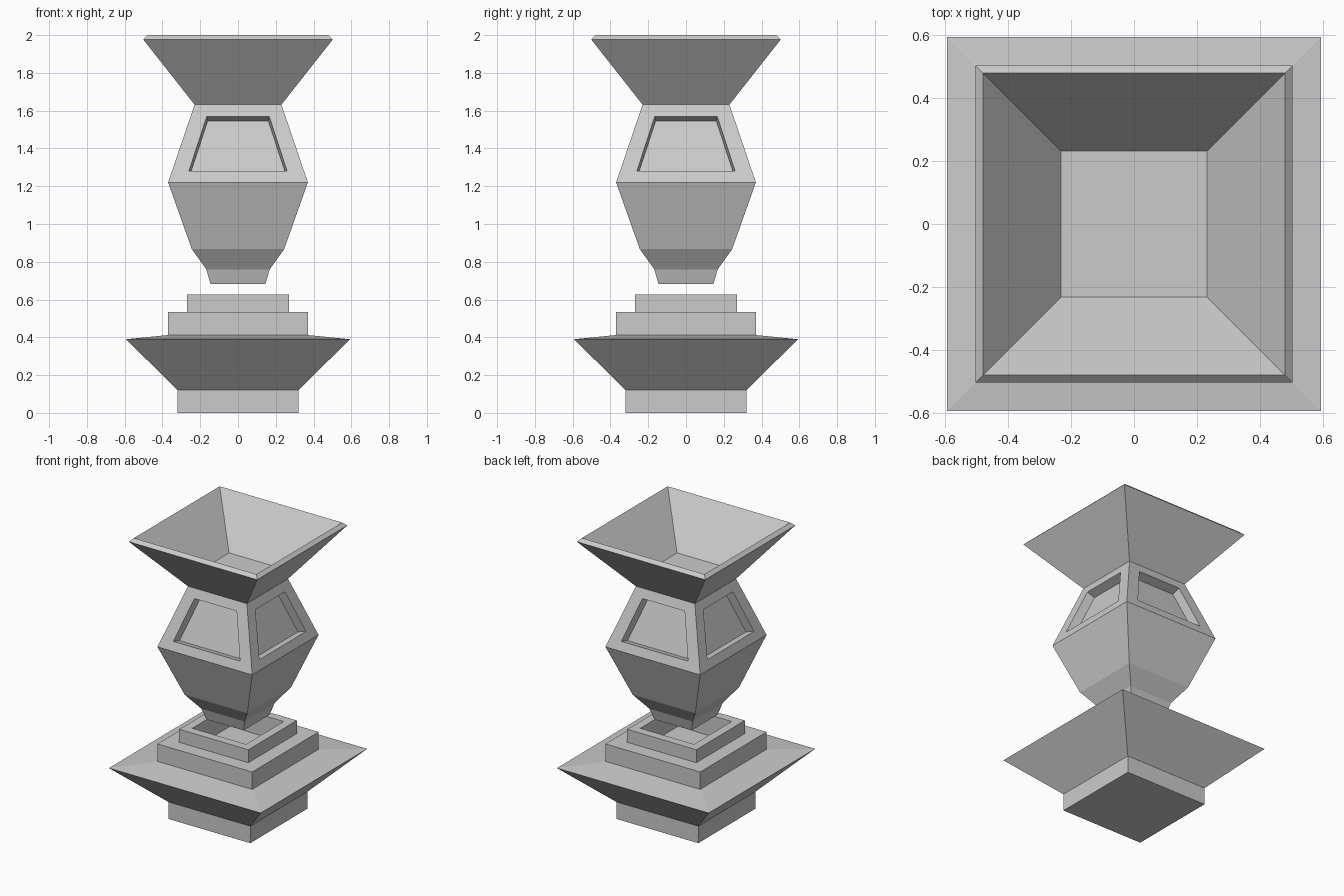
import bpy, bmesh
from mathutils import Matrix, Vector
from math import pi

if "Cube" in bpy.data.objects:
    bpy.data.objects.remove(bpy.data.objects["Cube"])

TURNS = [Matrix.Rotation(i * pi / 2, 3, 'Z') for i in range(4)]


def square_loft(name, profile, panel=None):
    """Square rings (half width, z) joined in order, capped at both ends.
    panel = (band index, front-face outline, depth, taper) for sunk panels."""
    bm = bmesh.new()
    rings = [[bm.verts.new(t @ Vector((-h, -h, z))) for t in TURNS] for h, z in profile]
    bm.faces.new(rings[0][::-1])
    bm.faces.new(rings[-1])
    for k, (a, b) in enumerate(zip(rings, rings[1:])):
        for i in range(4):
            j = (i + 1) % 4
            side = [a[i], a[j], b[j], b[i]]
            if not panel or panel[0] != k:
                bm.faces.new(side)
                continue
            # frame, sunk walls and floor of the panel
            _, outline, depth, taper = panel
            (h0, z0), (h1, z1) = profile[k], profile[k + 1]
            n = Vector((0, -(z1 - z0), h0 - h1)).normalized()
            pts = [Vector((x, -(h0 + (h1 - h0) * (z - z0) / (z1 - z0)), z)) for x, z in outline]
            mid = sum(pts, Vector()) / 4
            rim = [bm.verts.new(TURNS[i] @ p) for p in pts]
            low = [bm.verts.new(TURNS[i] @ (mid + (p - mid) * taper - n * depth)) for p in pts]
            for m in range(4):
                q = (m + 1) % 4
                bm.faces.new([side[m], side[q], rim[q], rim[m]])
                bm.faces.new([rim[m], rim[q], low[q], low[m]])
            bm.faces.new(low)
    bmesh.ops.recalc_face_normals(bm, faces=bm.faces)
    me = bpy.data.meshes.new(name)
    bm.to_mesh(me)
    bm.free()
    ob = bpy.data.objects.new(name, me)
    bpy.context.collection.objects.link(ob)
    return ob


# Stepped pedestal with a square socket in the top
square_loft("pedestal", [
    (0.32, 0), (0.32, 0.12), (0.593, 0.39), (0.37, 0.412), (0.37, 0.535),
    (0.27, 0.535), (0.27, 0.627), (0.21, 0.627), (0.21, 0.48)])

# Floating urn: tapered tip, faceted body with sunk panels, flared bowl
square_loft("urn", [
    (0.145, 0.682), (0.168, 0.76), (0.245, 0.868), (0.37, 1.22), (0.23, 1.632),
    (0.502, 1.977), (0.478, 2.0), (0.232, 1.69)],
    panel=(3, [(-0.26, 1.28), (0.26, 1.28), (0.165, 1.57), (-0.165, 1.57)], 0.06, 0.97))
